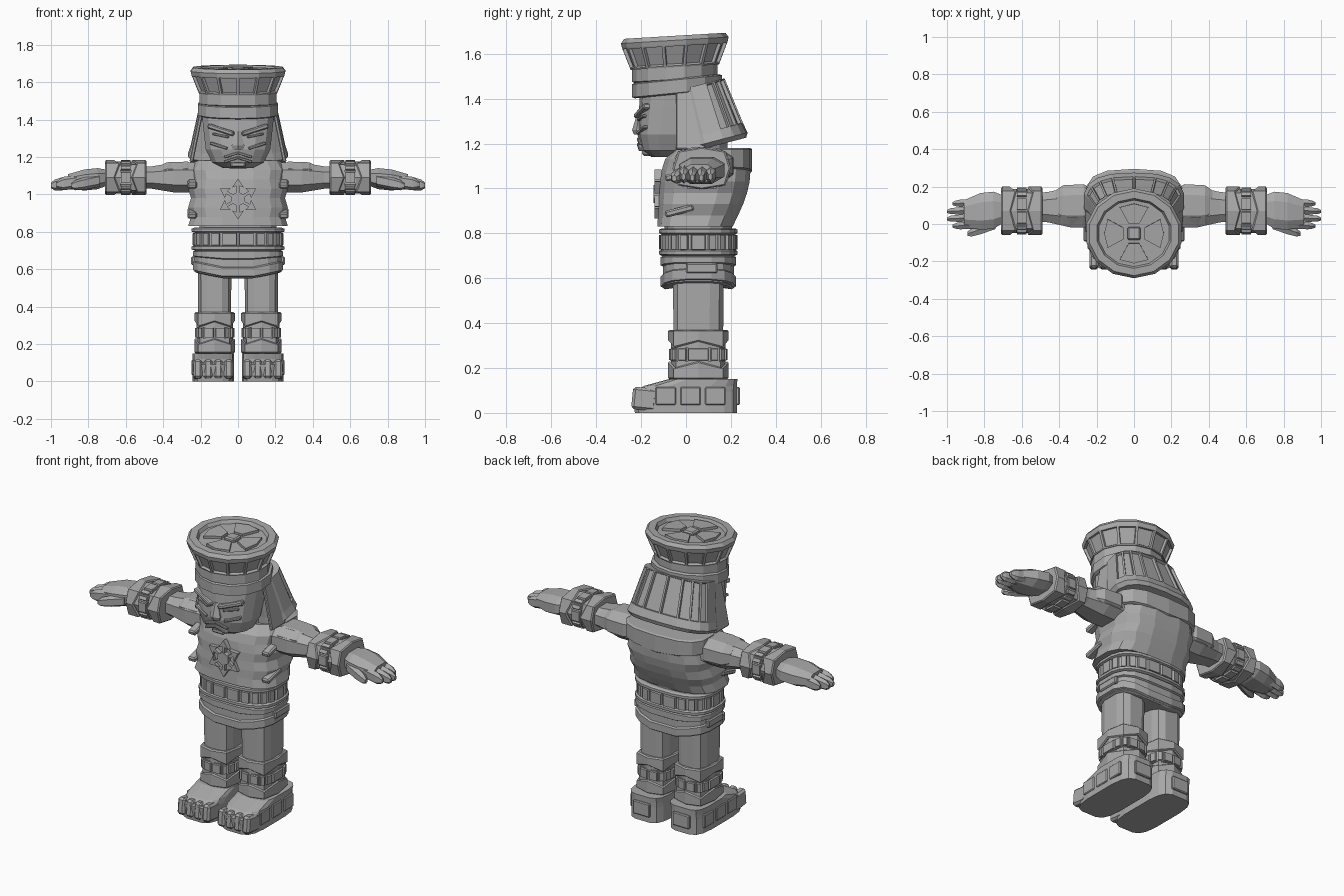
import bpy, bmesh, math
from mathutils import Matrix, Euler

old = bpy.data.objects.get("Cube")
if old:
    bpy.data.objects.remove(old, do_unlink=True)

GREY = (0.4, 0.4, 0.4, 1)
stone = bpy.data.materials.new("grey stone")
stone.use_nodes = True
stone.diffuse_color = GREY
stone.node_tree.nodes["Principled BSDF"].inputs["Base Color"].default_value = GREY

LIP = 0.006


def finish(name, bm, mirror):
    bmesh.ops.recalc_face_normals(bm, faces=bm.faces)
    mesh = bpy.data.meshes.new(name)
    bm.to_mesh(mesh)
    bm.free()
    mesh.materials.append(stone)
    obj = bpy.data.objects.new(name, mesh)
    bpy.context.collection.objects.link(obj)
    if mirror:
        obj.modifiers.new("Mirror", 'MIRROR').use_mirror_merge = False


def power(value, exponent):
    return math.copysign(abs(value) ** exponent, value)


def ring_point(ring, i, n, p, half, axis, tilt):
    """Point on a rounded-square ring, with optional tilt, zigzag and dip."""
    height, centre, radius, zigzag, dip = ring
    angle = 2 * math.pi * (i + half / 2) / n
    u, v = power(math.cos(angle), p), power(math.sin(angle), p)
    height += tilt * radius[1] * v + zigzag * (-1) ** i - dip * (1 - abs(u))
    a, b = centre[0] + radius[0] * u, centre[1] + radius[1] * v
    return (a, b, height) if axis == 'z' else (height, a, b)


def loft(name, rings, n=16, p=1, half=True, axis='z', tilt=0, mirror=False,
         panel_depth=0, frame=0.008, panel_rule=None):
    """Skin the rings; panel_depth sinks or raises inset panels on the tall faces."""
    bm = bmesh.new()
    rows = [[bm.verts.new(ring_point(ring, i, n, p, half, axis, tilt)) for i in range(n)]
            for ring in rings]
    for low, high in zip(rows, rows[1:]):
        for i in range(n):
            j = (i + 1) % n
            bm.faces.new((low[i], low[j], high[j], high[i]))
    bm.faces.new(rows[0][::-1])
    bm.faces.new(rows[-1])
    bmesh.ops.recalc_face_normals(bm, faces=bm.faces)
    if panel_depth:
        spans = [high[0] - low[0] for low, high in zip(rings, rings[1:])]
        first = spans.index(max(spans)) * n
        bm.faces.ensure_lookup_table()
        faces = [f for f in bm.faces[first:first + n] if not panel_rule or panel_rule(f)]
        bmesh.ops.inset_individual(bm, faces=faces, thickness=frame, depth=0)
        bmesh.ops.inset_individual(bm, faces=faces, thickness=frame / 2, depth=panel_depth)
    finish(name, bm, mirror)


def shape(name, centre, radius, profile, drift=(0, 0), **options):
    """Loft from (height, scale) pairs; the centre drifts along the height."""
    start = profile[0][0]
    loft(name, [(h, [c + d * (h - start) for c, d in zip(centre, drift)],
                 [r * s for r in radius], 0, 0) for h, s in profile], **options)


def band(name, low, high, centre, radius, zigzag=(0, 0), dip=(0, 0), **options):
    """Strap with bevelled edges, each edge straight, zigzagged or dipped."""
    inner = [r * 0.94 for r in radius]
    edges = ((low, inner, 0), (low + LIP, radius, 0), (high - LIP, radius, 1), (high, inner, 1))
    loft(name, [(h, centre, r, zigzag[k], dip[k]) for h, r, k in edges], **options)


def prism(name, outline, depth, matrix):
    """Outline in local XY, extruded along local Z."""
    bm = bmesh.new()
    face = bm.faces.new([bm.verts.new((x, y, 0)) for x, y in outline])
    out = bmesh.ops.extrude_face_region(bm, geom=[face])
    bmesh.ops.translate(bm, vec=(0, 0, depth),
                        verts=[v for v in out["geom"] if isinstance(v, bmesh.types.BMVert)])
    bm.transform(matrix)
    finish(name, bm, False)


def box(name, centre, size, turn=(0, 0, 0), mirror=False):
    bm = bmesh.new()
    bmesh.ops.create_cube(bm, size=1)
    bmesh.ops.scale(bm, vec=size, verts=bm.verts)
    bmesh.ops.bevel(bm, geom=bm.edges[:], offset=min(size) / 4, segments=1, affect='EDGES')
    bm.transform(Matrix.Translation(centre) @ Euler(turn).to_matrix().to_4x4())
    finish(name, bm, mirror)


def polar(radius, angle):
    return radius * math.sin(angle), radius * math.cos(angle)


# Hat with sunken side panels, sunken crown and four wedges round a hub
HAT = (0, -0.05)
TILT = 0.06
shape("hat", HAT, (0.26, 0.24), [(1.54, 0.82), (1.64, 0.98), (1.66, 1), (1.68, 0.94),
                                 (1.68, 0.78), (1.66, 0.74)],
      n=14, tilt=TILT, panel_depth=-0.014, frame=0.01)
crown = Matrix.Translation((*HAT, 1.655)) @ Matrix.Rotation(TILT, 4, 'X')
wedge = [polar(0.06, -0.5), polar(0.16, -0.5), polar(0.16, 0), polar(0.16, 0.5), polar(0.06, 0.5)]
for k in range(4):
    prism("crown_wedge", wedge, 0.02, crown @ Matrix.Rotation(k * math.pi / 2, 4, 'Z'))
box("crown_hub", (*HAT, 1.665), (0.07, 0.07, 0.03))
band("hat_collar", 1.48, 1.55, HAT, (0.21, 0.19), n=14, tilt=TILT)
band("hat_band", 1.42, 1.49, (0, -0.04), (0.22, 0.2), n=14, tilt=0.1)

# Head and face
shape("head", (0, -0.09), (0.2, 0.16), [(1.14, 0.4), (1.17, 0.7), (1.24, 0.88), (1.36, 0.95), (1.46, 1)],
      drift=(0, 0.15), n=14, p=0.8)
shape("neck", (0, 0.05), (0.17, 0.14), [(1.1, 1), (1.3, 1)], n=12)
shape("nose", (0, -0.2), (0.04, 0.04), [(1.24, 0.8), (1.26, 1), (1.34, 0.4)], n=6)
box("brow", (0.09, -0.195, 1.345), (0.15, 0.035, 0.025), (0, -0.3, 0.3), True)
box("eye", (0.09, -0.19, 1.315), (0.09, 0.035, 0.012), (0, -0.2, 0.3), True)
box("cheek", (0.1, -0.19, 1.26), (0.1, 0.035, 0.015), (0, -0.3, 0.3), True)
for z in (1.21, 1.185):
    box("lip", (0.035, -0.2, z), (0.08, 0.03, 0.014), (0, 0.3, 0.1), True)
box("chin", (0, -0.175, 1.16), (0.08, 0.04, 0.03))

# Headdress falling behind the head, ribbed at the back
shape("headdress", (0, 0.13), (0.27, 0.15), [(1.19, 0.92), (1.21, 1), (1.25, 0.95), (1.46, 0.78)],
      drift=(0, -0.28), n=18, p=0.75, tilt=0.26, panel_depth=-0.014,
      panel_rule=lambda f: f.calc_center_median().y > 0.1)
box("headdress_side", (0.222, 0.02, 1.31), (0.02, 0.13, 0.28), (0, -0.2, 0), True)

# Torso with flat chest, hunched back and folded layers
STEPS = 7
layers = []
for k in range(STEPS + 1):
    t = k / STEPS
    shoulder = t ** 8
    front = -0.13 + 0.02 * t + 0.06 * shoulder
    back = 0.21 + 0.08 * math.sin(2.2 * t)
    width = 0.27 - 0.015 * (k % 2) - 0.02 * shoulder
    layers.append((0.83 + 0.35 * t, (0, (front + back) / 2), (width, (back - front) / 2), 0, 0))
loft("torso", layers, p=0.7)
for z in (0.9, 1.06):
    box("side_fold", (0.245, -0.03, z), (0.05, 0.13, 0.03), (0.25, 0, 0), True)
band("back_yoke", 1.09, 1.18, (0, 0.15), (0.26, 0.145), dip=(0.02, 0), n=14, p=0.7)

# Six-armed chest ornament
chest = Matrix.Translation((0, -0.11, 0.975)) @ Matrix.Rotation(math.pi / 2, 4, 'X')
prism("chest_hub", [polar(0.04, k * math.pi / 3) for k in range(6)], 0.035, chest)
W = 0.008
HEAD = 0.07
arrow = [(-W, 0), (W, 0), (W, HEAD), (4 * W, HEAD - W), (0, 0.11), (-4 * W, HEAD - W), (-W, HEAD)]
for k in range(6):
    prism("chest_ray", arrow, 0.03, chest @ Matrix.Rotation(k * math.pi / 3, 4, 'Z'))

# Waist, belt and skirt
BODY = (0, 0.055)
shape("waist", BODY, (0.21, 0.15), [(0.66, 1), (0.84, 1)], n=14, p=0.7)
for z in (0.7, 0.795):
    band("belt_rim", z, z + 0.027, BODY, (0.25, 0.176), n=20, p=0.7)
shape("belt_blocks", BODY, (0.232, 0.162), [(0.72, 1), (0.8, 1)], n=22, p=0.75, panel_depth=0.013)
SKIRT = (0.245, 0.17)
band("skirt", 0.58, 0.7, BODY, (0.235, 0.16), dip=(0.045, 0), p=0.65)
band("skirt_hem", 0.59, 0.645, BODY, SKIRT, dip=(0.05, 0.05), p=0.65)
band("skirt_top", 0.665, 0.7, BODY, SKIRT, dip=(0.02, 0), p=0.65)
box("skirt_panel", (0.238, 0.07, 0.645), (0.025, 0.14, 0.045), mirror=True)


def guard(name, low, high, centre, radius, axis):
    """Ring of raised blocks between two rims with zigzag inner edges."""
    span = high - low
    style = dict(p=0.6, axis=axis, mirror=True)
    slim = [r * 0.9 for r in radius]
    wave = 0.014
    shape(name + "_core", centre, slim, [(low, 1), (high, 1)], n=8, half=False, **style)
    band(name + "_rim", low, low + span * 0.3, centre, radius, (0, wave), n=8, half=False, **style)
    band(name + "_rim", high - span * 0.3, high, centre, radius, (wave, 0), n=8, half=False, **style)
    shape(name + "_blocks", centre, slim, [(low + span * 0.36, 1), (high - span * 0.36, 1)],
          n=14, panel_depth=0.01, frame=LIP, **style)


# Legs and shin guards
LEG = (0.125, 0.055)
shape("leg", LEG, (0.092, 0.116), [(0.12, 0.95), (0.62, 1)], n=12, p=0.6, mirror=True)
guard("shin_guard", 0.15, 0.37, LEG, (0.108, 0.135), 'z')

# Feet with sloping insteps, toes and raised panels
HEEL = 0.23
instep = ((0, -0.23), (0.09, -0.24), (0.12, -0.19), (0.15, -0.08))
loft("foot", [(z, (0.132, (HEEL + toe) / 2), (0.112, (HEEL - toe) / 2), 0, 0) for z, toe in instep],
     p=0.5, mirror=True)
for k in range(4):
    box("toe", (0.05 + 0.055 * k, -0.185, 0.062), (0.048, 0.11, 0.1), (-0.1, 0, 0), True)
for y in (-0.09, 0.02, 0.13):
    box("foot_panel", (0.24, y, 0.075), (0.018, 0.09, 0.08), mirror=True)
box("heel_panel", (0.132, HEEL, 0.075), (0.11, 0.02, 0.08), mirror=True)

# Arms, sleeves and wrist guards
LIMB = dict(axis='x', mirror=True, p=0.8)
shape("upper_arm", (0.09, 1.09), (0.115, 0.085), [(0.2, 1), (0.34, 1), (0.46, 0.75), (0.53, 0.7)],
      n=8, **LIMB)
shape("sleeve", (0.1, 1.1), (0.12, 0.08), [(0.25, 0.9), (0.27, 1), (0.38, 0.95), (0.42, 0.7)],
      n=8, **LIMB)
guard("wrist_guard", 0.49, 0.71, (0.07, 1.09), (0.13, 0.094), 'x')

# Hands
shape("palm", (0.08, 1.09), (0.105, 0.06), [(0.69, 0.7), (0.75, 1), (0.82, 1), (0.91, 0.7)],
      drift=(-0.1, -0.1), n=8, **LIMB)
for k in range(4):
    tip = 0.97 if k in (0, 3) else 1
    shape("finger", (0.04 * k - 0.005, 1.07), (0.022, 0.036),
          [(0.85, 1), (0.93, 1), (tip - 0.02, 0.8), (tip, 0.4)], drift=(-0.05, -0.15), n=6, **LIMB)
shape("thumb", (0, 1.075), (0.03, 0.034), [(0.74, 1), (0.82, 1), (0.87, 0.8), (0.89, 0.4)],
      drift=(-0.35, -0.2), n=6, **LIMB)
